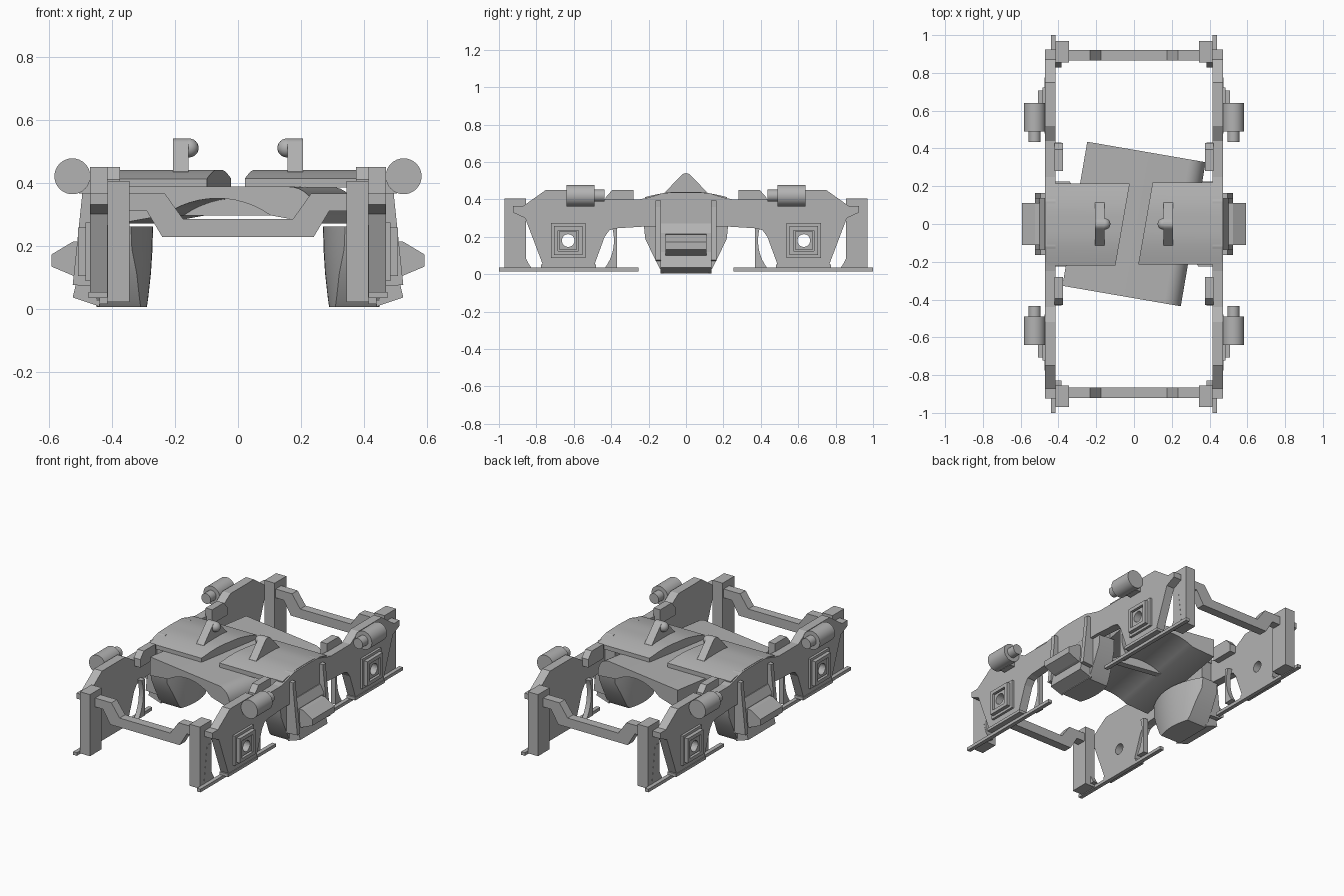
import bpy, bmesh, math
from mathutils import Matrix

if "Cube" in bpy.data.objects:
    bpy.data.objects.remove(bpy.data.objects["Cube"], do_unlink=True)

grey = bpy.data.materials.new("plain_grey")
grey.use_nodes = True
grey.diffuse_color = (0.45, 0.45, 0.45, 1)
grey.node_tree.nodes["Principled BSDF"].inputs["Base Color"].default_value = (0.45, 0.45, 0.45, 1)

BOTH = (1, -1)
# Profile plane to world: profile u, v and extrusion direction w
PLANES = {
    "x": Matrix(((0, 0, 1, 0), (1, 0, 0, 0), (0, 1, 0, 0), (0, 0, 0, 1))),
    "y": Matrix(((1, 0, 0, 0), (0, 0, -1, 0), (0, 1, 0, 0), (0, 0, 0, 1))),
}


def place(name, bm, mx=(1,), my=(1,), smooth=False):
    """Make one object per mirrored copy of the mesh."""
    for face in bm.faces:
        face.smooth = False
    for sx in mx:
        for sy in my:
            copy = bm.copy()
            bmesh.ops.transform(copy, matrix=Matrix.Diagonal((sx, sy, 1, 1)), verts=copy.verts)
            bmesh.ops.recalc_face_normals(copy, faces=copy.faces)
            mesh = bpy.data.meshes.new(name)
            copy.to_mesh(mesh)
            copy.free()
            mesh.materials.append(grey)
            ob = bpy.data.objects.new(name, mesh)
            bpy.context.collection.objects.link(ob)
            if smooth:
                bpy.ops.object.select_all(action="DESELECT")
                ob.select_set(True)
                bpy.context.view_layer.objects.active = ob
                bpy.ops.object.shade_smooth_by_angle(angle=math.radians(35))
    bm.free()


def prism(name, loops, axis, lo, hi, mx=(1,), my=(1,), smooth=False, turn=0):
    """Extrude a profile (first loop outline, others holes) along an axis."""
    cu = bpy.data.curves.new(name, "CURVE")
    cu.dimensions, cu.fill_mode, cu.extrude = "2D", "BOTH", (hi - lo) / 2
    for pts in loops:
        sp = cu.splines.new("POLY")
        sp.points.add(len(pts) - 1)
        for p, (u, v) in zip(sp.points, pts):
            p.co = (u, v, 0, 1)
        sp.use_cyclic_u = True
    tmp = bpy.data.objects.new(name, cu)
    bpy.context.collection.objects.link(tmp)
    bpy.context.view_layer.update()
    mesh = bpy.data.meshes.new_from_object(tmp.evaluated_get(bpy.context.evaluated_depsgraph_get()))
    bpy.data.objects.remove(tmp, do_unlink=True)
    bm = bmesh.new()
    bm.from_mesh(mesh)
    bpy.data.meshes.remove(mesh)
    bpy.data.curves.remove(cu)
    bmesh.ops.remove_doubles(bm, verts=bm.verts, dist=0.0005)
    mid = (lo + hi) / 2 * (-1 if axis == "y" else 1)
    move = Matrix.Rotation(turn, 4, "Z") @ PLANES[axis] @ Matrix.Translation((0, 0, mid))
    bmesh.ops.transform(bm, matrix=move, verts=bm.verts)
    place(name, bm, mx, my, smooth)


def rect(a, b, c, d):
    return [(a, c), (b, c), (b, d), (a, d)]


def box(name, x, y, z, mx=BOTH, my=BOTH):
    prism(name, [rect(*y, *z)], "x", x[0], x[1], mx, my)


def arc(cu, cv, r, a0, a1, n):
    angles = [math.radians(a0 + (a1 - a0) * i / n) for i in range(n + 1)]
    return [(cu + r * math.cos(a), cv + r * math.sin(a)) for a in angles]


def mirrored(pts):
    return pts + [(-u, v) for u, v in reversed(pts)]


AXLE = (0.63, 0.18)
hole = arc(*AXLE, 0.034, 0, 345, 23)

# Side frames with axle holes
half = [(0, 0.25), (0.22, 0.255), (0.38, 0.245), (0.41, 0.235), (0.435, 0.2), (0.49, 0.05),
        (0.765, 0.05), (0.86, 0.3), (0.925, 0.33), (0.925, 0.365), (0.87, 0.365), (0.75, 0.45),
        (0.52, 0.45), (0.44, 0.4), (0.25, 0.4), (0.2, 0.41), (0.12, 0.435), (0, 0.438)]
outline = half + [(-u, v) for u, v in half[-2:0:-1]]
prism("side_frame", [outline, hole, [(-u, v) for u, v in hole]], "x", 0.415, 0.47, BOTH)

# Axle boxes: stepped square frames around the hole
for name, r, x, inner in (("axle_box_base", 0.093, 0.485, hole),
                          ("axle_box_step", 0.077, 0.508, rect(0.575, 0.685, 0.125, 0.235)),
                          ("axle_cap", 0.048, 0.5, hole)):
    prism(name, [rect(0.63 - r, 0.63 + r, 0.18 - r, 0.18 + r), inner], "x", 0.47, x, BOTH, BOTH)

# Lower rails and guard feet
box("lower_rail", (0.415, 0.44), (0.255, 1.0), (0.015, 0.035))
box("guard_foot", (0.415, 0.475), (0.48, 0.775), (0.034, 0.052))

# End pillars, brake shoes and inner blocks
box("end_pillar", (0.345, 0.415), (0.855, 0.97), (0.02, 0.405))
outer_shoe = arc(*AXLE, 0.245, -36, 20, 10) + [(0.9, 0.265), (0.93, 0.035)]
prism("outer_brake_shoe", [outer_shoe], "x", 0.385, 0.416, BOTH, BOTH, True)
inner_shoe = arc(*AXLE, 0.245, 216, 160, 10) + [(0.37, 0.265), (0.37, 0.035)]
prism("inner_brake_shoe", [inner_shoe], "x", 0.385, 0.416, BOTH, BOTH, True)
prism("inner_block", [[(0.28, 0.36), (0.43, 0.36), (0.43, 0.41), (0.395, 0.45), (0.28, 0.45)]],
      "x", 0.375, 0.42, BOTH, BOTH)

# Cranked end beams
beam = mirrored([(0.36, 0.31), (0.29, 0.31), (0.24, 0.227)])
beam += mirrored([(0.36, 0.365), (0.232, 0.365), (0.175, 0.285)])[::-1]
prism("end_beam", [beam], "y", 0.865, 0.92, (1,), BOTH)

# Damper cylinders with rods
for name, r, y0, y1 in (("damper_cylinder", 0.057, 0.49, 0.64), ("damper_rod", 0.032, 0.435, 0.49)):
    prism(name, [arc(0.526, 0.42, r, 0, 348.75, 31)], "y", y0, y1, BOTH, BOTH, True)
box("damper_bracket", (0.465, 0.505), (0.53, 0.62), (0.365, 0.42))

# Central hanging bodies with an inner face bulging towards the middle
section = [(0.005, 0.12), (0.03, 0.14), (0.11, 0.18), (0.19, 0.218), (0.26, 0.225)]
bm = bmesh.new()
rows = []
for z, w in section:
    ys = [w * (i / 6 - 1) for i in range(13)]
    row = [(0.27 + 0.02 * (1 - z / 0.26) ** 2 + 0.07 * (y / 0.225) ** 2, y, z) for y in ys]
    rows.append([bm.verts.new(p) for p in row + [(0.45, w, z), (0.45, -w, z)]])
for a, b in zip(rows, rows[1:]):
    for k in range(len(a)):
        n = (k + 1) % len(a)
        bm.faces.new((a[k], a[n], b[n], b[k]))
bm.faces.new(rows[0])
bm.faces.new(rows[-1])
place("central_body", bm, BOTH, smooth=True)
box("body_hanger", (0.345, 0.45), (-0.21, 0.21), (0.255, 0.395), my=(1,))

# Outer housing, ribs and steps
housing = [(0.44, 0.005), (0.455, 0.012), (0.525, 0.035), (0.505, 0.12), (0.5, 0.22), (0.475, 0.27), (0.44, 0.27)]
prism("side_housing", [housing], "y", -0.135, 0.135, BOTH)
rib = [(0.45, 0.07), (0.525, 0.075), (0.495, 0.36), (0.495, 0.395), (0.45, 0.395)]
prism("side_rib", [rib], "y", 0.135, 0.163, BOTH, BOTH)
step = [(0.49, 0.095), (0.525, 0.105), (0.592, 0.133), (0.592, 0.172), (0.525, 0.212), (0.49, 0.215)]
prism("side_step", [step], "y", -0.11, 0.11, BOTH)

# Turned bolster: square on one side, rounded on the other, arched underneath
TURN = math.radians(-9.8)
under = arc(0, 0.05, 0.3, 125, 55, 12)
bolster = [(0.318, 0.27), (0.318, 0.3)] + arc(0.23, 0.3, 0.087, 0, 90, 8)[1:]
bolster += [(-0.318, 0.387), (-0.318, 0.27)] + under
prism("bolster", [bolster], "y", -0.387, 0.387, smooth=True, turn=TURN)
prism("bolster_web", [under], "y", -0.02, 0.02, turn=TURN)

# Curved top plates with slanted inner edges
bm = bmesh.new()
rows = []
for i in range(13):
    y = -0.215 + 0.435 * i / 12
    top = 0.44 - 0.028 * max(0, (abs(y) - 0.06) / 0.16) ** 1.5
    inner = 0.06 + 0.175 * y
    rows.append([bm.verts.new(p) for p in
                 ((inner, y, 0.385), (0.46, y, 0.385), (0.46, y, top), (inner, y, top))])
for a, b in zip(rows, rows[1:]):
    for k in range(4):
        bm.faces.new((a[k], a[(k + 1) % 4], b[(k + 1) % 4], b[k]))
bm.faces.new(rows[0])
bm.faces.new(rows[-1])
other = bm.copy()
bmesh.ops.rotate(other, matrix=Matrix.Rotation(math.pi, 3, "Z"), verts=other.verts)
place("left_top_plate", bm, smooth=True)
place("right_top_plate", other, smooth=True)

# Upright stops with round-ended pins
stop = [(0.115, 0.42), (0.115, 0.435)] + arc(0, 0.505, 0.035, 45, 90, 4)
stop = stop + [(-u, v) for u, v in reversed(stop[:-1])]
prism("upright_stop", [stop], "x", 0.157, 0.207, BOTH)
bm = bmesh.new()
bmesh.ops.create_uvsphere(bm, u_segments=20, v_segments=12, radius=0.03,
                          matrix=Matrix.Translation((0.155, 0, 0.51)))
place("stop_pin", bm, BOTH, smooth=True)
